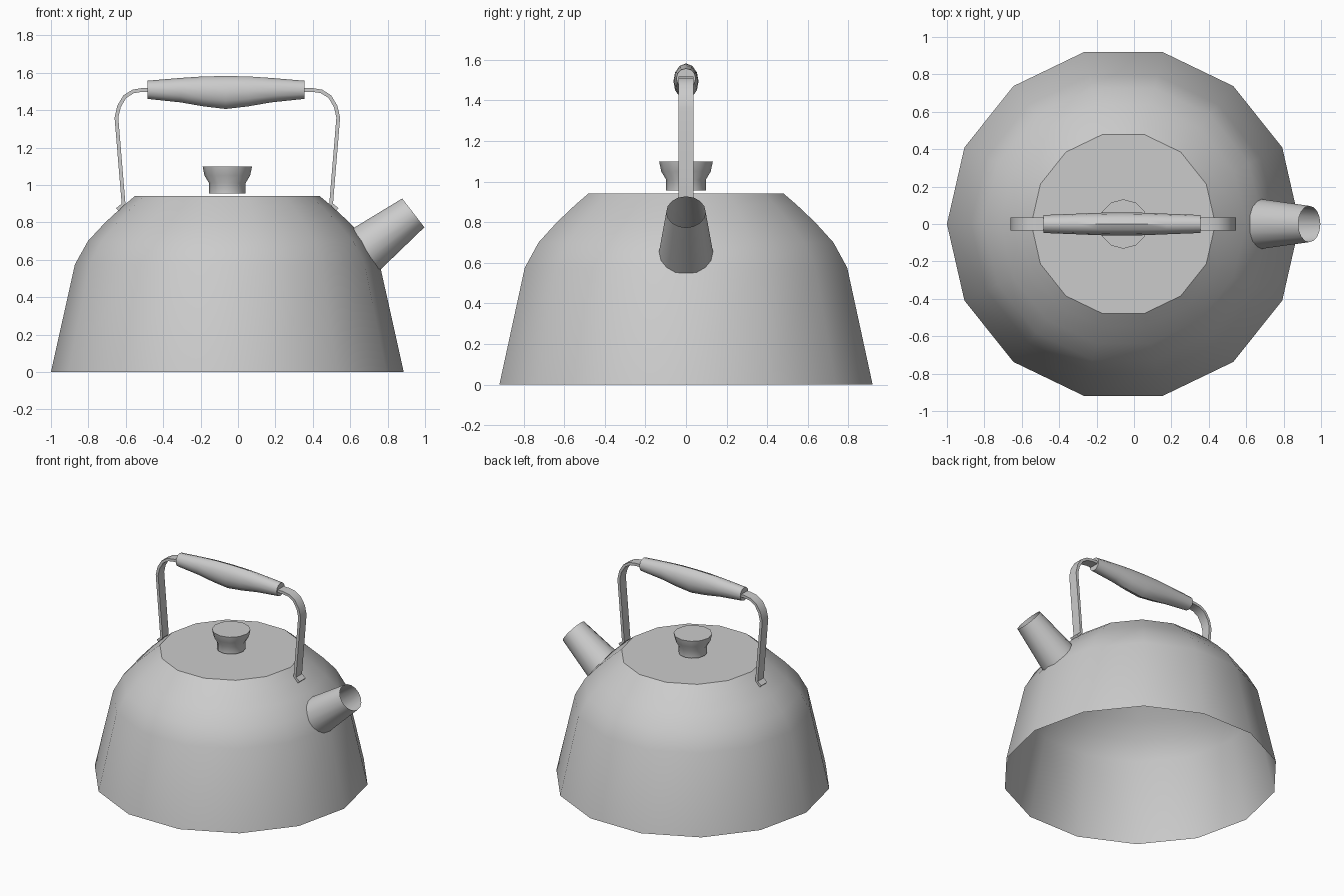
import bpy, bmesh, math
from mathutils import Vector, Matrix

if "Cube" in bpy.data.objects:
    bpy.data.objects.remove(bpy.data.objects["Cube"])

CX = -0.057  # axis of the kettle body


def finish(bm, name, angle=35):
    bmesh.ops.recalc_face_normals(bm, faces=bm.faces)
    me = bpy.data.meshes.new(name)
    bm.to_mesh(me)
    bm.free()
    ob = bpy.data.objects.new(name, me)
    bpy.context.collection.objects.link(ob)
    bpy.ops.object.select_all(action='DESELECT')
    ob.select_set(True)
    bpy.context.view_layer.objects.active = ob
    bpy.ops.object.shade_smooth_by_angle(angle=math.radians(angle))
    return ob


def loft(name, rings, cap_start=False, cap_end=False, angle=35):
    """Join rings of points into a tube."""
    bm = bmesh.new()
    vs = [[bm.verts.new(p) for p in r] for r in rings]
    n = len(vs[0])
    for a, b in zip(vs, vs[1:]):
        for i in range(n):
            j = (i + 1) % n
            bm.faces.new((a[i], a[j], b[j], b[i]))
    if cap_start:
        bm.faces.new(vs[0])
    if cap_end:
        bm.faces.new(vs[-1])
    return finish(bm, name, angle)


def lathe(profile, n, matrix):
    return [[matrix @ Vector((r * math.cos(math.tau * i / n),
                              r * math.sin(math.tau * i / n), z))
             for i in range(n)] for r, z in profile]


axis = Matrix.Translation((CX, 0, 0))

# Body: open-bottomed shell with flat top
body = [(0.943, 0), (0.815, 0.575), (0.745, 0.70), (0.655, 0.797),
        (0.56, 0.885), (0.492, 0.942)]
loft("kettle_body", lathe(body, 14, axis), cap_end=True)

# Lid knob, just above the lid
knob = [(0.098, 0.955), (0.098, 1.01), (0.122, 1.05), (0.132, 1.098)]
loft("lid_knob", lathe(knob, 12, axis), True, True)

# Spout: open tapered tube
tilt = (Matrix.Translation((0.69, 0, 0.66))
        @ Matrix.Rotation(math.radians(90 - 37.6), 4, 'Y'))
loft("spout", lathe([(0.134, -0.02), (0.097, 0.312)], 16, tilt))

# Handle straps: flat bar swept along a path, mirrored to the other side
path = [(-0.645, 0.868), (-0.612, 0.9), (-0.65, 1.36), (-0.636, 1.42),
        (-0.605, 1.472), (-0.56, 1.5), (-0.51, 1.508), (-0.46, 1.508)]
pts = [Vector(p) for p in path]
for side, name in ((1, "strap_left"), (-1, "strap_right")):
    rings = []
    for i, p in enumerate(pts):
        d = (pts[min(i + 1, len(pts) - 1)] - pts[max(i - 1, 0)]).normalized()
        nrm = Vector((-d.y, d.x)) * 0.01
        ring = []
        for s, y in ((1, -0.036), (1, 0.036), (-1, 0.036), (-1, -0.036)):
            q = p + nrm * s
            ring.append((CX + side * (q.x - CX), y, q.y))
        rings.append(ring)
    loft(name, rings, True, True)

# Grip: half profile (distance from centre, z low, z high, y radius), mirrored
half = [(0.42, 1.46, 1.557, 0.048), (0.24, 1.441, 1.572, 0.055),
        (0.12, 1.42, 1.58, 0.06)]
stations = ([(CX - 0.008 - d, a, b, r) for d, a, b, r in half]
            + [(CX - 0.008, 1.406, 1.582, 0.062)]
            + [(CX - 0.008 + d, a, b, r) for d, a, b, r in reversed(half)])
rings = [[(x, r * math.cos(math.tau * i / 12),
           (a + b) / 2 + (b - a) / 2 * math.sin(math.tau * i / 12))
          for i in range(12)] for x, a, b, r in stations]
loft("handle_grip", rings, True, True)
